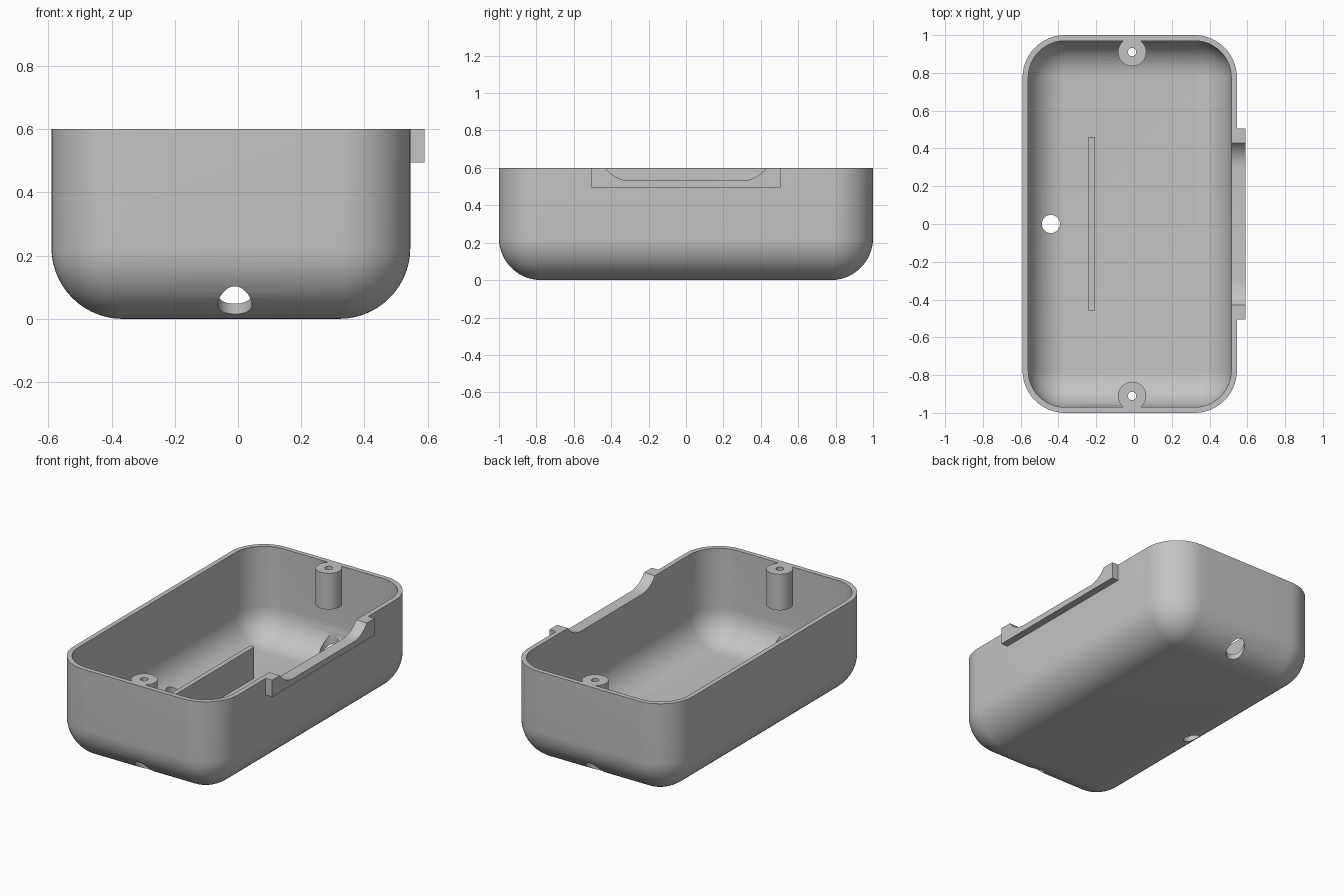
import bpy, bmesh, math

if "Cube" in bpy.data.objects:
    bpy.data.objects.remove(bpy.data.objects["Cube"])

grey = bpy.data.materials.new("plastic_grey")
grey.diffuse_color = (0.55, 0.55, 0.55, 1)
grey.use_nodes = True
grey.node_tree.nodes["Principled BSDF"].inputs["Base Color"].default_value = grey.diffuse_color

X0, X1, Y1, H = -0.59, 0.545, 1.0, 0.6    # tray footprint and height
R, WALL, MID = 0.225, 0.03, -0.01         # edge radius, wall, screw axis x


def finish(name, bm):
    bmesh.ops.recalc_face_normals(bm, faces=bm.faces)
    me = bpy.data.meshes.new(name)
    bm.to_mesh(me)
    bm.free()
    me.materials.append(grey)
    ob = bpy.data.objects.new(name, me)
    bpy.context.collection.objects.link(ob)
    return ob


def box(name, x0, x1, y0, y1, z0, z1):
    bm = bmesh.new()
    bmesh.ops.create_cube(bm, size=1)
    for v in bm.verts:
        v.co = (x0 + (v.co.x + .5) * (x1 - x0),
                y0 + (v.co.y + .5) * (y1 - y0),
                z0 + (v.co.z + .5) * (z1 - z0))
    return finish(name, bm)


def cylinder(name, x, y, r, z0, z1, n=48):
    bm = bmesh.new()
    bmesh.ops.create_cone(bm, cap_ends=True, segments=n, radius1=r, radius2=r, depth=z1 - z0)
    bmesh.ops.translate(bm, verts=bm.verts, vec=(x, y, (z0 + z1) / 2))
    return finish(name, bm)


def combine(ob, other, op, keep=False):
    mod = ob.modifiers.new("cut", 'BOOLEAN')
    mod.operation, mod.object, mod.solver = op, other, 'EXACT'
    bpy.context.view_layer.objects.active = ob
    bpy.ops.object.modifier_apply(modifier=mod.name)
    if not keep:
        bpy.data.objects.remove(other, do_unlink=True)


def ring(bm, inset, z, n=14):
    """Rounded rectangle loop, inset from the outer footprint."""
    r = max(R - inset, 0.002)
    verts = []
    for k, (sx, sy) in enumerate([(1, 1), (-1, 1), (-1, -1), (1, -1)]):
        cx = (X1 - inset - r) if sx > 0 else (X0 + inset + r)
        cy = sy * (Y1 - inset - r)
        for i in range(n + 1):
            a = math.pi / 2 * (k + i / n)
            verts.append(bm.verts.new((cx + r * math.cos(a), cy + r * math.sin(a), z)))
    return verts


# Tray shell: outer surface up, inner surface back down
bm = bmesh.new()
N = 14
steps = [i / N * math.pi / 2 for i in range(N + 1)]
outer = [(R - R * math.sin(a), R - R * math.cos(a)) for a in steps] + [(0, H)]
ri = R - WALL
inner = [(R - ri * math.sin(a), R - ri * math.cos(a)) for a in steps] + [(WALL, H)]
rings = [ring(bm, *p) for p in outer + inner[::-1]]
for a, b in zip(rings, rings[1:]):
    for i in range(len(a)):
        j = (i + 1) % len(a)
        bm.faces.new((a[i], a[j], b[j], b[i]))
bm.faces.new(rings[0])
bm.faces.new(rings[-1])
shell = finish("tray_shell", bm)

# Screw bosses with pilot holes, and screw access holes below them
for s in (-1, 1):
    combine(shell, cylinder("screw_boss", MID, s * 0.91, 0.075, 0.375, H), 'UNION')
    combine(shell, cylinder("pilot_hole", MID, s * 0.91, 0.022, 0.3, 0.7, 24), 'DIFFERENCE')
    combine(shell, cylinder("access_hole", MID, s * 0.91, 0.054, -0.1, 0.3), 'DIFFERENCE')

# Cable hole in the floor edge
combine(shell, cylinder("cable_hole", -0.44, 0, 0.048, -0.1, 0.3), 'DIFFERENCE')

# Side lip on the right wall
lip = box("side_lip", X1, 0.59, -0.505, 0.505, 0.495, H)

# Curved notch through lip and wall
bm = bmesh.new()
r, yb, zb, yt = 0.156, 0.30, 0.532, 0.434
amax = math.asin((yt - yb) / r)
half = [(yb + r * math.sin(amax * i / 10), zb + r - r * math.cos(amax * i / 10)) for i in range(11)]
half.append((half[-1][0], 0.7))
prof = half + [(-y, z) for y, z in half[::-1]]
f = bm.faces.new([bm.verts.new((0.45, y, z)) for y, z in prof])
ext = bmesh.ops.extrude_face_region(bm, geom=[f])
bmesh.ops.translate(bm, vec=(0.2, 0, 0),
                    verts=[g for g in ext["geom"] if isinstance(g, bmesh.types.BMVert)])
notch = finish("notch_cutter", bm)
combine(shell, notch, 'DIFFERENCE', keep=True)
combine(lip, notch, 'DIFFERENCE')

# Divider rib on the floor
rib = box("divider_rib", -0.24, -0.21, -0.457, 0.46, 0.02, 0.225)

# Smooth shading with sharp edges kept
bpy.ops.object.select_all(action='DESELECT')
for ob in (shell, lip, rib):
    ob.select_set(True)
bpy.context.view_layer.objects.active = shell
bpy.ops.object.shade_smooth_by_angle(angle=math.radians(30))
